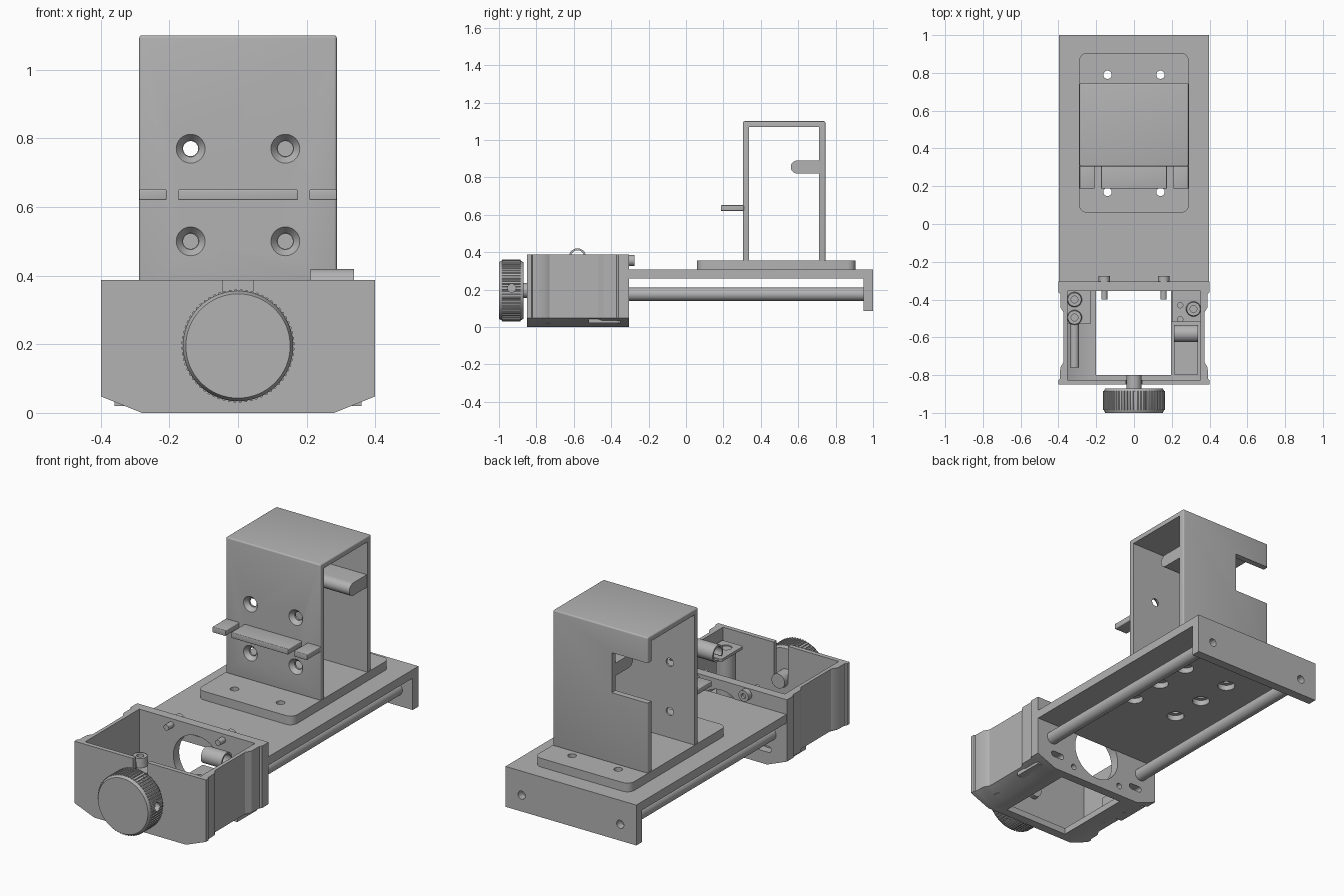
import bpy, bmesh, math
from mathutils import Vector

if "Cube" in bpy.data.objects:
    bpy.data.objects.remove(bpy.data.objects["Cube"], do_unlink=True)

grey = bpy.data.materials.new("plain grey")
grey.use_nodes = True
colour = (0.45, 0.45, 0.45, 1)
grey.diffuse_color = colour
grey.node_tree.nodes["Principled BSDF"].inputs["Base Color"].default_value = colour


def loft(name, rings):
    """Skin matching rings of points and cap both ends."""
    bm = bmesh.new()
    loops = [[bm.verts.new(p) for p in ring] for ring in rings]
    n = len(loops[0])
    for a, b in zip(loops, loops[1:]):
        for i in range(n):
            j = (i + 1) % n
            bm.faces.new((a[i], a[j], b[j], b[i]))
    bm.faces.new(loops[0])
    bm.faces.new(loops[-1])
    bmesh.ops.recalc_face_normals(bm, faces=bm.faces)
    mesh = bpy.data.meshes.new(name)
    bm.to_mesh(mesh)
    bm.free()
    mesh.materials.append(grey)
    ob = bpy.data.objects.new(name, mesh)
    bpy.context.collection.objects.link(ob)
    return ob


def place(axis, t, p, q):
    return {"x": (t, p, q), "y": (p, t, q), "z": (p, q, t)}[axis]


def prism(name, axis, outline, a, b):
    return loft(name, [[place(axis, t, p, q) for p, q in outline] for t in (a, b)])


def box(name, x, y, z):
    return prism(name, "z", [(x[0], y[0]), (x[1], y[0]), (x[1], y[1]), (x[0], y[1])], *z)


def circle(p, q, r, n=32):
    return [(p + r * math.cos(math.tau * i / n), q + r * math.sin(math.tau * i / n)) for i in range(n)]


def cyl(name, axis, centre, r, a, b, r2=None):
    ends = ((a, r), (b, r if r2 is None else r2))
    return loft(name, [[place(axis, t, p, q) for p, q in circle(*centre, rad)] for t, rad in ends])


def apply(ob, mod):
    bpy.ops.object.select_all(action="DESELECT")
    bpy.context.view_layer.objects.active = ob
    ob.select_set(True)
    bpy.ops.object.modifier_apply(modifier=mod.name)


def cut(ob, *cutters):
    for c in cutters:
        mod = ob.modifiers.new("cut", "BOOLEAN")
        mod.operation, mod.solver, mod.object = "DIFFERENCE", "EXACT", c
        apply(ob, mod)
        bpy.data.objects.remove(c, do_unlink=True)


def bevel(ob, width, vertical_only=False):
    bm = bmesh.new()
    bm.from_mesh(ob.data)
    edges = [e for e in bm.edges if not vertical_only
             or abs(e.verts[0].co.z - e.verts[1].co.z) > 0.01]
    bmesh.ops.bevel(bm, geom=edges, offset=width, segments=4, affect="EDGES", profile=0.5)
    bm.to_mesh(ob.data)
    bm.free()


sides = (-1, 1)

# Rail bed with its down-turned end plate
bed = prism("rail_bed", "x", [(-0.31, 0.26), (0.95, 0.26), (0.95, 0.085), (1, 0.085),
                              (1, 0.307), (-0.31, 0.307)], -0.398, 0.398)
for s in sides:
    cut(bed, cyl("hole", "y", (s * 0.3, 0.175), 0.022, 0.96, 1.05))
    for y in (0.17, 0.377, 0.583, 0.79):
        cut(bed, cyl("hole", "z", (s * 0.14, y), 0.022, 0.2, 0.4),
            cyl("counterbore", "z", (s * 0.14, y), 0.045, 0.2, 0.29))
    cyl("guide_rod", "y", (s * 0.3, 0.175), 0.035, -0.32, 0.952)

# Mounting flange under the bracket
flange = box("bracket_flange", (-0.29, 0.29), (0.06, 0.905), (0.307, 0.355))
bevel(flange, 0.04, True)
for s in sides:
    for y in (0.17, 0.79):
        cut(flange, cyl("hole", "z", (s * 0.14, y), 0.022, 0.2, 0.45))

# Hollow bracket, open left and right
bracket = box("bracket", (-0.288, 0.288), (0.305, 0.745), (0.35, 1.1))
bevel(bracket, 0.008)
cut(bracket, box("void", (-1, 1), (0.338, 0.712), (0.3, 1.07)),
    box("rear_notch", (-1, -0.07), (0.65, 0.85), (0.74, 0.96)))
for s in sides:
    for z in (0.5, 0.77):
        cut(bracket, cyl("hole", "y", (s * 0.138, z), 0.022, 0.25, 0.4),
            cyl("countersink", "y", (s * 0.138, z), 0.046, 0.3, 0.328, 0.024))

# Round-nosed stop inside the bracket
nose = [(0.595 + 0.035 * math.cos(a), 0.855 + 0.035 * math.sin(a))
        for a in [math.pi * (0.5 + i / 12) for i in range(13)]]
prism("inner_stop", "x", nose + [(0.72, 0.82), (0.72, 0.89)], -0.07, 0.285)

# Row of shelf tabs on the bracket front
for name, x in (("tab_right", (-0.288, -0.208)), ("tab_middle", (-0.174, 0.174)), ("tab_left", (0.208, 0.288))):
    bevel(box(name, x, (0.187, 0.31), (0.62, 0.651)), 0.004)

# Open housing at the front, waisted along its sides
stations = [(-0.85, 0.4), (-0.826, 0.4), (-0.82, 0.392), (-0.76, 0.39), (-0.73, 0.372),
            (-0.47, 0.372), (-0.44, 0.39), (-0.372, 0.39), (-0.362, 0.4), (-0.305, 0.4)]


def section(w, foot, top, knee, low):
    return [(-w, top), (-w, knee), (-foot, low), (foot, low), (w, knee), (w, top)]


housing = loft("housing", [[(x, y, z) for x, z in section(w, 0.28, 0.388, 0.048, 0)] for y, w in stations])
slot = [(0.043 * math.cos(a), 0.195 + 0.043 * math.sin(a))
        for a in [math.pi * (1 + i / 16) for i in range(17)]]
cut(housing, prism("cavity", "y", section(0.352, 0.27, 0.5, 0.075, 0.035), -0.825, -0.355),
    box("floor_opening", (-0.2, 0.195), (-0.8, -0.355), (-0.1, 0.1)),
    cyl("motor_hole", "y", (0, 0.19), 0.145, -0.42, -0.2),
    prism("shaft_slot", "y", slot + [(0.043, 0.5), (-0.043, 0.5)], -0.9, -0.78))
for s in sides:
    cut(housing, cyl("hole", "y", (s * 0.155, 0.055), 0.016, -0.38, -0.2),
        prism("slot", "y", [(s * 0.265 + (0.025 if math.cos(a) > 0 else -0.025) + 0.016 * math.cos(a),
                             0.085 + 0.016 * math.sin(a))
                            for a in [math.tau * (i + 0.5) / 20 for i in range(20)]], -0.38, -0.2))
    # Bolts through the rear wall
    cyl("bolt_shaft", "y", (s * 0.157, 0.355), 0.016, -0.4, -0.3)
    head = cyl("bolt_head", "y", (s * 0.157, 0.355), 0.03, -0.31, -0.275)
    cut(head, cyl("socket", "y", (s * 0.157, 0.355), 0.014, -0.29, -0.2))

# Screw blocks on the housing floor
block_r = box("screw_block_right", (-0.36, -0.23), (-0.53, -0.35), (0.02, 0.11))
block_l = box("screw_block_left", (0.2, 0.36), (-0.52, -0.35), (0.02, 0.11))
cut(block_l, *[cyl("hole", "z", (0.245, y), 0.014, 0.06, 0.2) for y in (-0.43, -0.505)])
for x, y in ((-0.315, -0.4), (-0.315, -0.495), (0.315, -0.45)):
    screw = cyl("screw_head", "z", (x, y), 0.04, 0.105, 0.16, 0.036)
    cut(screw, cyl("socket", "z", (x, y), 0.018, 0.14, 0.2))
cyl("side_pin", "y", (-0.315, 0.1), 0.024, -0.76, -0.52)

# Spring clip on a post
cyl("clip_post", "z", (0.275, -0.74), 0.05, 0.02, 0.32)
foot = box("clip_foot", (0.212, 0.338), (-0.8, -0.61), (0.315, 0.33))
bevel(foot, 0.006, True)
cut(foot, cyl("hole", "z", (0.275, -0.74), 0.03, 0.323, 0.4))
angles = [math.radians(-100 + 10 * i) for i in range(33)]
curl = [(r, a) for r, run in ((0.046, angles), (0.036, angles[::-1])) for a in run]
prism("clip_curl", "x", [(-0.58 + r * math.cos(a), 0.374 + r * math.sin(a)) for r, a in curl], 0.212, 0.338)

# Knurled hand knob and shaft
teeth = 64
rim = []
for i in range(teeth):
    for k, r in ((0, 0.158), (0.25, 0.165), (0.6, 0.165), (0.85, 0.158)):
        a = math.tau * (i + k) / teeth
        rim.append((r * math.cos(a), 0.195 + r * math.sin(a)))
knob = prism("knob_grip", "y", rim, -0.985, -0.885)
core = loft("knob_core", [[(x, y, z) for x, z in circle(0, 0.195, r, 64)]
                          for y, r in ((-1, 0.152), (-0.984, 0.161), (-0.886, 0.161), (-0.87, 0.152))])
for part in (knob, core):
    cut(part, cyl("set_screw_hole", "x", (-0.932, 0.208), 0.022, 0.1, 0.25))
cyl("knob_shaft", "y", (0, 0.195), 0.04, -0.875, -0.8)

# Smooth the round parts, keep hard edges
bpy.ops.object.select_all(action="DESELECT")
for ob in bpy.context.collection.objects:
    if ob.type == "MESH" and ob.data.materials and ob.data.materials[0] == grey:
        ob.select_set(True)
        bpy.context.view_layer.objects.active = ob
bpy.ops.object.shade_smooth_by_angle(angle=math.radians(30))
